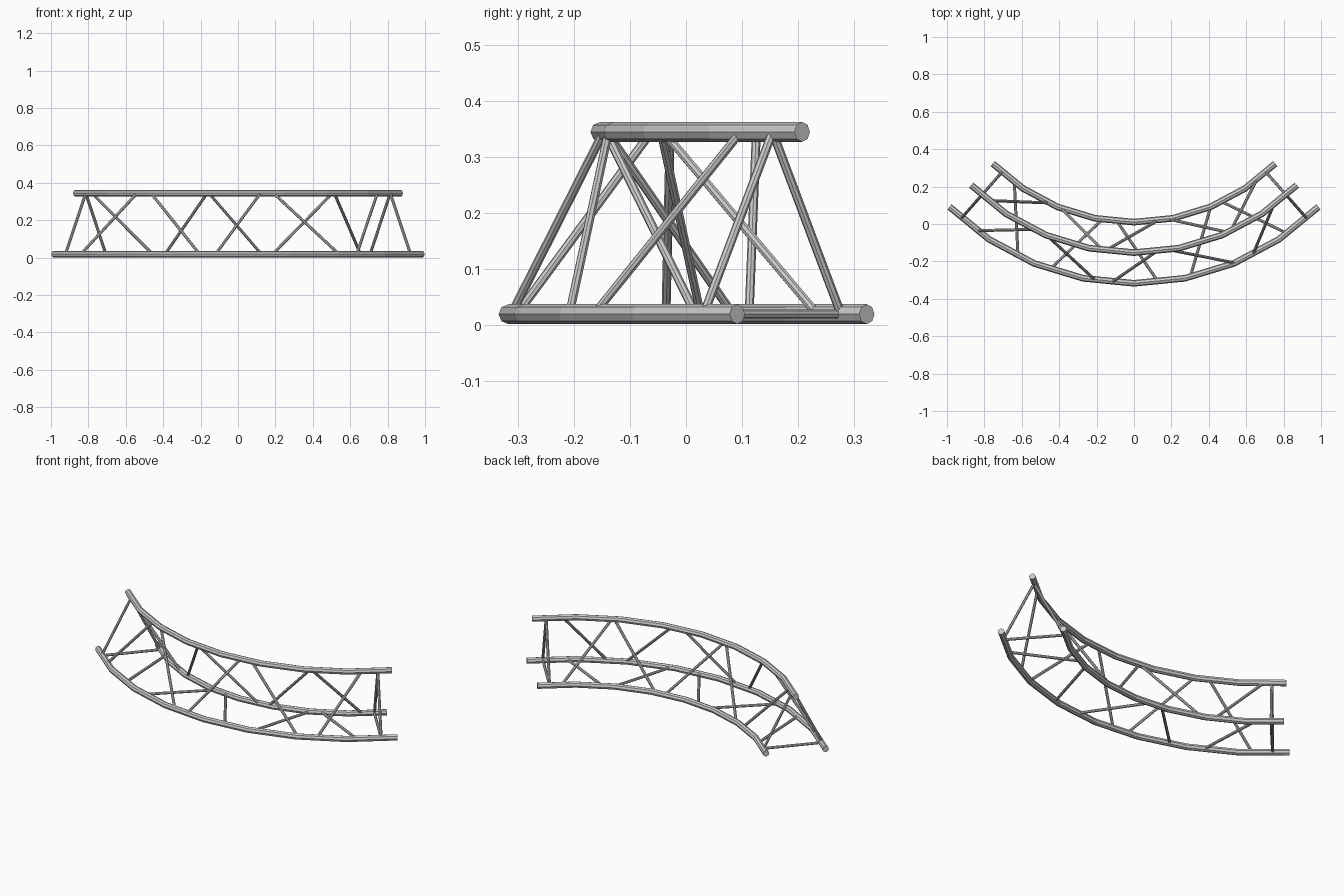
import bpy, bmesh, math
from mathutils import Vector

if "Cube" in bpy.data.objects:
    bpy.data.objects.remove(bpy.data.objects["Cube"])

YC = 1.078            # centre of the arc in y
CHORD_R, BRACE_R, SIDES, SEGS = 0.0177, 0.008, 8, 8
# chord name: (arc radius, height)
CHORDS = {"outer": (1.395, 0.0185), "top": (1.231, 0.344), "inner": (1.068, 0.0185)}


def arc_point(chord, a):
    r, z = CHORDS[chord]
    return Vector((r * math.sin(a), YC - r * math.cos(a), z))


def at_x(chord, x):
    return arc_point(chord, math.asin(x / CHORDS[chord][0]))


def tube(name, rings):
    """Capped tube from a list of (centre, side axis, up axis, radius)."""
    bm = bmesh.new()
    loops = []
    for c, u, v, r in rings:
        loops.append([bm.verts.new(c + r * (math.cos(t) * u + math.sin(t) * v))
                      for t in (2 * math.pi * k / SIDES for k in range(SIDES))])
    for a, b in zip(loops, loops[1:]):
        for k in range(SIDES):
            n = (k + 1) % SIDES
            bm.faces.new((a[k], a[n], b[n], b[k]))
    bm.faces.new(loops[0])
    bm.faces.new(loops[-1])
    bmesh.ops.recalc_face_normals(bm, faces=bm.faces)
    me = bpy.data.meshes.new(name)
    bm.to_mesh(me)
    bm.free()
    bpy.context.collection.objects.link(bpy.data.objects.new(name, me))


def brace(name, p, q):
    d = (q - p).normalized()
    u = d.cross(Vector((0, 0, 1))).normalized()
    v = u.cross(d)
    tube(name, [(p - d * 0.003, u, v, BRACE_R), (q + d * 0.003, u, v, BRACE_R)])


# Three curved main chords, a quarter circle each
for name in CHORDS:
    rings = []
    for i in range(SEGS + 1):
        a = math.radians(-45 + 90 * i / SEGS)
        lean = math.radians(5.625) * ((i == 0) - (i == SEGS))  # square-cut ends
        b = a + lean
        rings.append((arc_point(name, a), Vector((math.sin(b), -math.cos(b), 0)),
                      Vector((0, 0, 1)), CHORD_R))
    tube(name + "_chord", rings)

# Triangular frames near both ends
for side, s in (("left", -1), ("right", 1)):
    a = s * math.radians(41.4)
    for m, n in (("outer", "top"), ("top", "inner"), ("inner", "outer")):
        brace(f"{side}_end_{m}_{n}_brace", arc_point(m, a), arc_point(n, a))

# Zig-zag diagonals: x of each end, the first end alternating between chords
ZIGZAGS = {
    ("outer", "top"): [(-.84, -.54), (-.465, -.205), (-.12, .12), (.19, .54), (.635, .745)],
    ("top", "inner"): [(-.78, -.457), (-.39, -.165), (-.155, .125), (.185, .505), (.515, .655)],
    ("inner", "outer"): [(-.64, -.62), (-.45, -.17), (-.09, .13), (.30, .41), (.47, .82)],
}
for pair, spans in ZIGZAGS.items():
    for i, (x0, x1) in enumerate(spans):
        m, n = pair if i % 2 == 0 else pair[::-1]
        brace(f"{pair[0]}_{pair[1]}_diagonal_{i + 1}", at_x(m, x0), at_x(n, x1))
